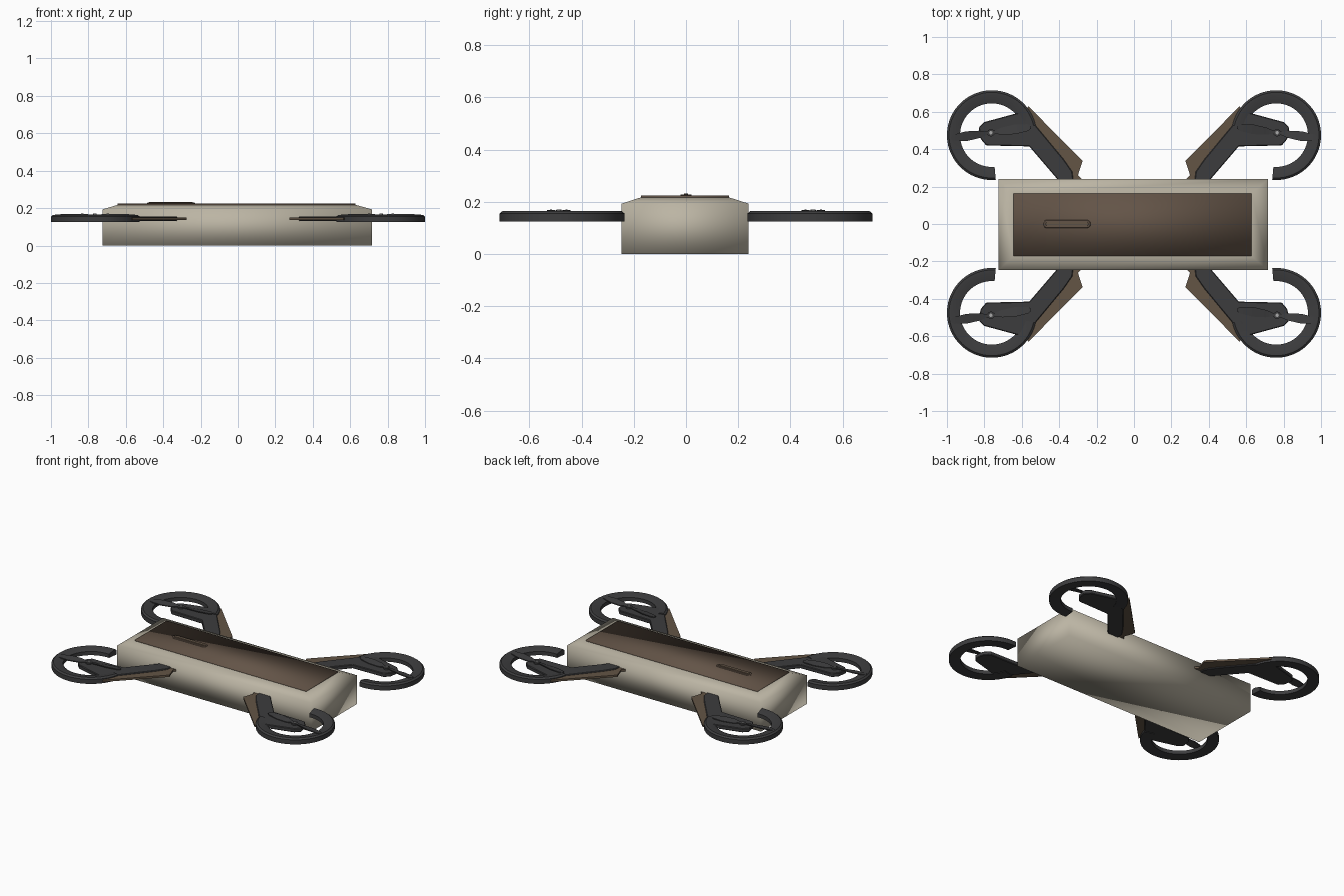
import bpy, bmesh, math
from mathutils import Vector

if "Cube" in bpy.data.objects:
    bpy.data.objects.remove(bpy.data.objects["Cube"])


def mat(name, rgb):
    m = bpy.data.materials.new(name)
    m.diffuse_color = (*rgb, 1)
    m.use_nodes = True
    m.node_tree.nodes["Principled BSDF"].inputs["Base Color"].default_value = m.diffuse_color
    return m


BEIGE = mat("warm_beige", (0.50, 0.46, 0.37))
BROWN = mat("deck_brown", (0.125, 0.088, 0.063))
TAN = mat("arm_brown", (0.125, 0.09, 0.06))
DARK = mat("dark_grey", (0.046, 0.046, 0.048))
STEEL = mat("steel_grey", (0.4, 0.4, 0.4))


def finish(name, bm, material, smooth=None, bevel=0):
    bmesh.ops.recalc_face_normals(bm, faces=bm.faces)
    me = bpy.data.meshes.new(name)
    bm.to_mesh(me)
    bm.free()
    ob = bpy.data.objects.new(name, me)
    bpy.context.collection.objects.link(ob)
    me.materials.append(material)
    if bevel:
        b = ob.modifiers.new("bevel", 'BEVEL')
        b.width, b.segments, b.limit_method = bevel, 1, 'ANGLE'
    if smooth == 'all':
        for p in me.polygons:
            p.use_smooth = True
    elif smooth:
        bpy.context.view_layer.objects.active = ob
        ob.select_set(True)
        bpy.ops.object.shade_smooth_by_angle(angle=math.radians(smooth))
        ob.select_set(False)
    return ob


def loft(bm, rings, closed=False):
    """Skin a list of equal-length point loops, capping open ends."""
    vs = [[bm.verts.new(p) for p in r] for r in rings]
    n = len(vs[0])
    for a, b in zip(vs, vs[1:]):
        for i in range(n):
            bm.faces.new((a[i], a[(i + 1) % n], b[(i + 1) % n], b[i]))
    bm.faces.new(vs[0])
    bm.faces.new(vs[-1])


def rect(x0, x1, y0, y1, z):
    return [(x0, y0, z), (x1, y0, z), (x1, y1, z), (x0, y1, z)]


def slab(name, pts, z0, z1, material, sx=1, sy=1, bevel=0):
    bm = bmesh.new()
    loft(bm, [[(x * sx, y * sy, z) for x, y in pts] for z in (z0, z1)])
    return finish(name, bm, material, bevel=bevel)


# Fuselage: soft-shaded box with sloped shoulders
bm = bmesh.new()
loft(bm, [rect(-.725, .717, -.247, .24, 0), rect(-.725, .717, -.247, .24, .193),
          rect(-.645, .63, -.173, .165, .217)])
finish("fuselage", bm, BEIGE, 'all')

# Deck plate
bm = bmesh.new()
loft(bm, [rect(-.645, .628, -.172, .164, z) for z in (.212, .225)])
finish("deck_plate", bm, BROWN, 'all')


# Recessed handle: rounded frame with a raised bar
def capsule(x0, x1, r):
    pts = []
    for cx, a0 in ((x1 - r, -90), (x0 + r, 90)):
        for i in range(7):
            a = math.radians(a0 + i * 30)
            pts.append((cx + r * math.cos(a), r * math.sin(a)))
    return pts


slab("handle_frame", capsule(-.487, -.231, .022), .222, .229, BROWN, bevel=.003)
slab("handle_bar", capsule(-.475, -.243, .008), .228, .232, TAN, bevel=.001)

# Arm outlines for the back right corner
POD = [(.80, .545), (.83, .515), (.82, .455), (.79, .42), (.56, .415), (.41, .24),
       (.39, .20), (.32, .20), (.33, .28), (.375, .345), (.545, .55), (.56, .61)]
STRIP = [(.565, .63), (.275, .337), (.30, .26), (.265, .225), (.36, .225), (.40, .33), (.60, .56)]
CX, CY = .76, .475

for sx in (-1, 1):
    for sy in (-1, 1):
        tag = ("front" if sy < 0 else "back") + ("_left" if sx < 0 else "_right")
        slab("arm_" + tag, POD, .130, .156, DARK, sx, sy, bevel=.004)
        slab("arm_trim_" + tag, STRIP, .137, .150, TAN, sx, sy)

        # Open rotor guard ring with an inward sloping top
        bm = bmesh.new()
        rings = []
        for i in range(49):
            a = math.radians(-95 + 262 * i / 48)
            prof = [(.24, .125), (.24, .155), (.229, .164), (.215, .164), (.170, .152), (.170, .127)]
            rings.append([(sx * (CX + r * math.cos(a)), sy * (CY + r * math.sin(a)), z)
                          for r, z in prof])
        loft(bm, rings)
        finish("guard_ring_" + tag, bm, DARK, 30)

        # Twisted two-blade propeller
        hx, hy = sx * .765, sy * .488
        ang = math.radians(8 * sx) * -1
        ux = Vector((math.cos(ang), math.sin(ang), 0))
        uy = Vector((-math.sin(ang), math.cos(ang), 0))
        bm = bmesh.new()
        stations = [(-.215, .008, .05), (-.20, .018, .08), (-.13, .026, .16), (-.06, .02, .25),
                    (-.025, .010, .1), (.025, .010, -.1), (.06, .02, -.25), (.13, .026, -.16),
                    (.20, .018, -.08), (.215, .008, -.05)]
        rings = []
        for t, w, tw in stations:
            c = Vector((hx, hy, .162)) + ux * t
            side = uy * w * math.cos(tw)
            dz = Vector((0, 0, w * math.sin(tw)))
            th = Vector((0, 0, .003))
            rings.append([c - side - dz - th, c + side + dz - th,
                          c + side + dz + th, c - side - dz + th])
        loft(bm, rings)
        finish("propeller_" + tag, bm, DARK, 30)

        # Motor hub and pin
        for nm, r, z0, z1, m in (("motor_hub_", .02, .15, .166, DARK),
                                 ("hub_pin_", .009, .16, .170, STEEL)):
            circ = [(hx + r * math.cos(k * math.pi / 8), hy + r * math.sin(k * math.pi / 8))
                    for k in range(16)]
            slab(nm + tag, circ, z0, z1, m)
